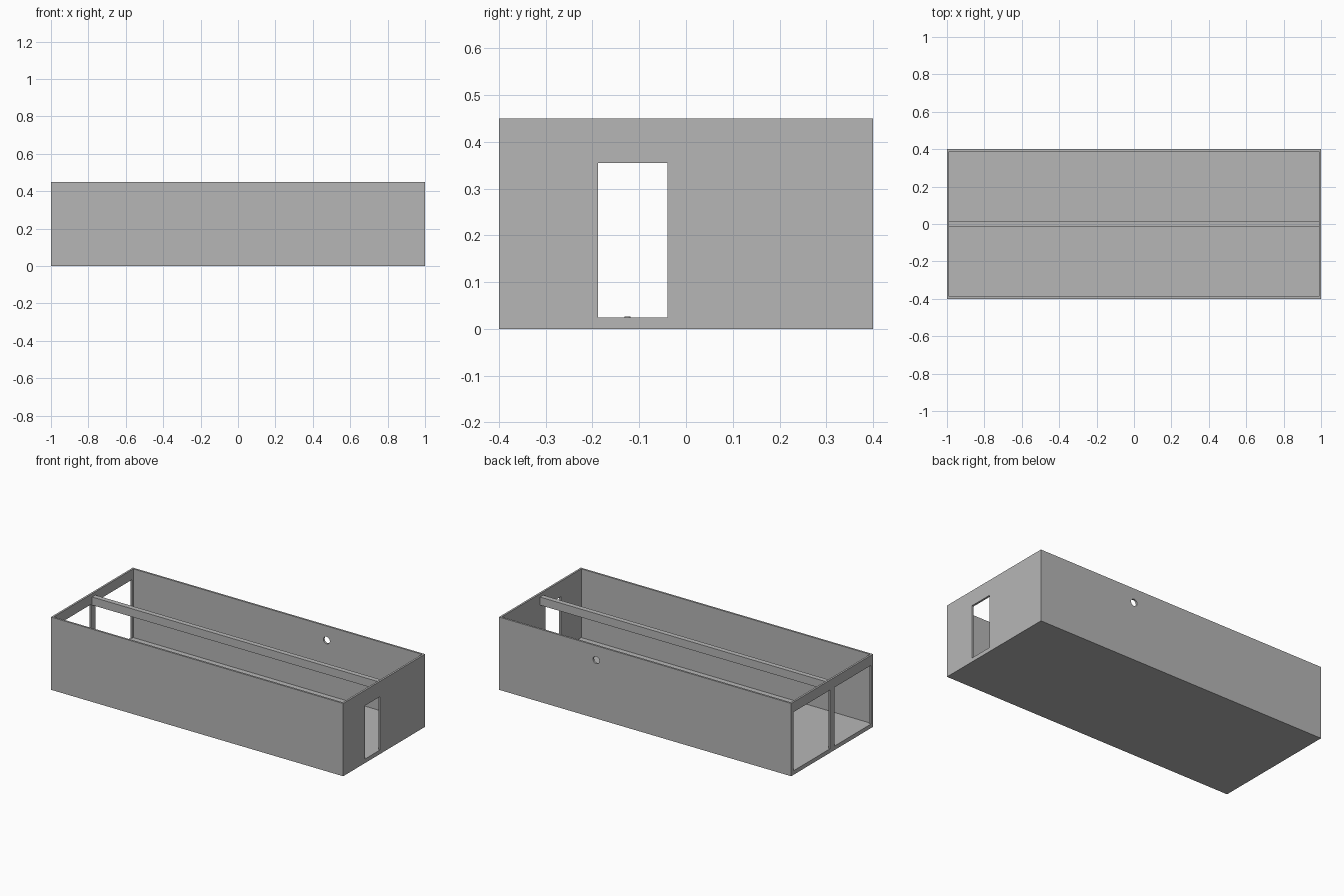
import bpy
import math

if "Cube" in bpy.data.objects:
    bpy.data.objects.remove(bpy.data.objects["Cube"], do_unlink=True)

LENGTH, WIDTH, HEIGHT = 2.0, 0.8, 0.45
WALL, FLOOR = 0.012, 0.025

grey = bpy.data.materials.new("plain grey")
grey.use_nodes = True
colour = (0.47, 0.47, 0.47, 1)
grey.diffuse_color = colour
grey.node_tree.nodes["Principled BSDF"].inputs["Base Color"].default_value = colour


def box(name, low, high):
    """Box between two opposite corners."""
    bpy.ops.mesh.primitive_cube_add(size=1)
    obj = bpy.context.object
    obj.name = name
    obj.location = [(a + b) / 2 for a, b in zip(low, high)]
    obj.scale = [b - a for a, b in zip(low, high)]
    bpy.ops.object.transform_apply(location=True, scale=True, rotation=True)
    obj.data.materials.append(grey)
    return obj


def cylinder(name, radius, depth, location, rotation=(0, 0, 0)):
    bpy.ops.mesh.primitive_cylinder_add(vertices=32, radius=radius, depth=depth,
                                        location=location, rotation=rotation)
    obj = bpy.context.object
    obj.name = name
    obj.data.materials.append(grey)
    return obj


def cut(target, cutter):
    """Subtract the cutter and discard it."""
    cutter.hide_render = True
    mod = target.modifiers.new("cut", 'BOOLEAN')
    mod.operation = 'DIFFERENCE'
    mod.solver = 'EXACT'
    mod.object = cutter
    bpy.context.view_layer.objects.active = target
    bpy.ops.object.modifier_apply(modifier=mod.name)
    bpy.data.objects.remove(cutter, do_unlink=True)


X, Y = LENGTH / 2, WIDTH / 2

# Open-topped shell with floor
shell = box("shell", (-X, -Y, 0), (X, Y, HEIGHT))
cut(shell, box("cavity", (-X + WALL, -Y + WALL, FLOOR), (X - WALL, Y - WALL, HEIGHT + 0.1)))

# Doorway in the left end
cut(shell, box("doorway", (X - 0.05, -0.188, FLOOR), (X + 0.1, -0.04, 0.355)))

# Two wide openings in the right end, leaving a centre post
for low, high in ((-0.38, -0.025), (0.02, 0.375)):
    cut(shell, box("bay_opening", (-X - 0.1, low, FLOOR), (-X + 0.05, high, 0.388)))

# Round vent through the back wall
cut(shell, cylinder("vent_hole", 0.022, 0.1, (0.335, Y, 0.362), (math.pi / 2, 0, 0)))

# Ridge beam running the full inner length
box("centre_beam", (-X + WALL, -0.015, 0.38), (X - WALL, 0.016, 0.43))

# Small flush floor drain
cylinder("floor_drain", 0.006, 0.004, (0, -0.125, FLOOR))
